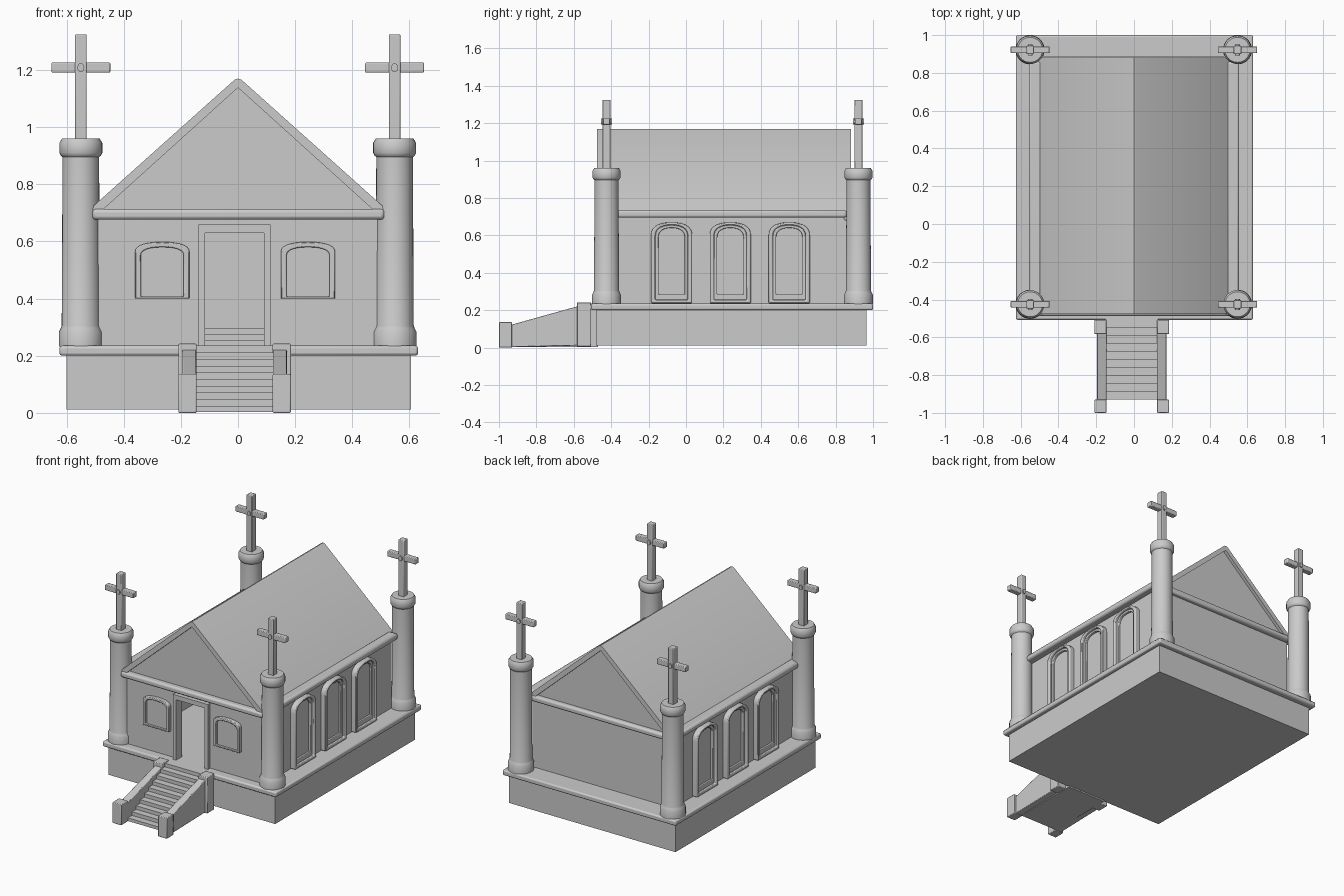
import bpy, bmesh, math

if "Cube" in bpy.data.objects:
    bpy.data.objects.remove(bpy.data.objects["Cube"])

CX = -0.012            # door and stairs axis
FRONT, BACK = -0.45, 0.86


def finish(bm, name, bevel=0.0, segs=2):
    bmesh.ops.recalc_face_normals(bm, faces=bm.faces)
    me = bpy.data.meshes.new(name)
    bm.to_mesh(me)
    bm.free()
    ob = bpy.data.objects.new(name, me)
    bpy.context.collection.objects.link(ob)
    if bevel:
        m = ob.modifiers.new("bevel", 'BEVEL')
        m.width, m.segments = bevel, segs
        m.limit_method = 'ANGLE'
    bpy.ops.object.select_all(action='DESELECT')
    bpy.context.view_layer.objects.active = ob
    ob.select_set(True)
    bpy.ops.object.shade_smooth_by_angle(angle=math.radians(35))
    return ob


def box(name, x0, x1, y0, y1, z0, z1, bevel=0.0):
    bm = bmesh.new()
    bmesh.ops.create_cube(bm, size=1)
    for v in bm.verts:
        v.co = ((x0 + x1) / 2 + v.co.x * (x1 - x0),
                (y0 + y1) / 2 + v.co.y * (y1 - y0),
                (z0 + z1) / 2 + v.co.z * (z1 - z0))
    return finish(bm, name, bevel)


def prism(name, pts, place, d0, d1, bevel=0.0):
    """Extrude a 2D outline between depths d0 and d1; place maps (u, v, d) to 3D."""
    bm = bmesh.new()
    f = bm.faces.new([bm.verts.new(place(u, v, d0)) for u, v in pts])
    g = bm.faces.new([bm.verts.new(place(u, v, d1)) for u, v in pts])
    a, b = list(f.verts), list(g.verts)
    for i in range(len(a)):
        j = (i + 1) % len(a)
        bm.faces.new((a[i], a[j], b[j], b[i]))
    return finish(bm, name, bevel)


def ring(name, outer, inner, place, d0, d1, bevel=0.0):
    """Closed frame between two outlines with the same point count."""
    bm = bmesh.new()
    loops = [[bm.verts.new(place(u, v, d)) for u, v in pts]
             for pts, d in ((outer, d0), (outer, d1), (inner, d1), (inner, d0))]
    n = len(outer)
    for k in range(4):
        p, q = loops[k], loops[(k + 1) % 4]
        for i in range(n):
            j = (i + 1) % n
            bm.faces.new((p[i], p[j], q[j], q[i]))
    return finish(bm, name, bevel)


def arch(c, w, z0, z1, rise, n=14):
    """Window outline with a flattened elliptical head."""
    pts = [(c - w / 2, z0), (c + w / 2, z0)]
    for i in range(n + 1):
        t = math.pi * i / n
        s, k = math.sin(t), math.cos(t)
        pts.append((c + w / 2 * math.copysign(abs(k) ** 0.85, k), z1 - rise + rise * s ** 0.85 if s > 1e-6 else z1 - rise))
    return pts


def on_y(u, v, d):
    return (u, d, v)


# plinth and ledge
box("plinth", -0.6, 0.605, -0.48, 0.965, 0.012, 0.205)
box("ledge", -0.625, 0.63, -0.507, 1.0, 0.2, 0.235, 0.009)

# hollow walls, with a doorway in the front
D0, D1, DT = CX - 0.103, CX + 0.103, 0.63
box("front_wall_left", -0.51, D0, FRONT, FRONT + 0.03, 0.23, 0.71)
box("front_wall_right", D1, 0.51, FRONT, FRONT + 0.03, 0.23, 0.71)
box("front_wall_lintel", D0, D1, FRONT, FRONT + 0.03, DT, 0.71)
box("back_wall", -0.51, 0.51, BACK - 0.03, BACK, 0.23, 0.71)
for s, n in ((-1, "left"), (1, "right")):
    a, b = sorted((s * 0.48, s * 0.51))
    box(f"{n}_wall", a, b, FRONT + 0.03, BACK - 0.03, 0.23, 0.71)

# interior platform steps
for i in range(3):
    box("platform_step", -0.47, 0.47, 0.5 + 0.06 * i, BACK - 0.03, 0.235 + 0.02 * i, 0.255 + 0.02 * i)

# door surround
outer = [(CX - 0.126, 0.235), (CX - 0.126, 0.66), (CX + 0.126, 0.66), (CX + 0.126, 0.235),
         (D1, 0.235), (D1, DT), (D0, DT), (D0, 0.235)]
prism("door_frame", outer, on_y, FRONT - 0.025, FRONT + 0.035)

# gable block and roof
prism("gable", [(-0.5, 0.70), (0.5, 0.70), (0, 1.15)], on_y, FRONT, BACK)
prism("roof", [(-0.51, 0.70), (-0.505, 0.725), (-0.012, 1.166), (0.0, 1.17), (0.012, 1.166), (0.505, 0.725),
               (0.51, 0.70), (0.485, 0.70), (0, 1.138), (-0.485, 0.70)], on_y, -0.477, 0.882)

# cornice band
box("front_cornice", -0.51, 0.513, -0.487, FRONT + 0.02, 0.676, 0.714, 0.012)
box("back_cornice", -0.51, 0.513, BACK - 0.02, 0.89, 0.676, 0.714, 0.012)
for s in (-1, 1):
    a, b = sorted((s * 0.49, s * 0.557))
    box("side_cornice", a, b, FRONT, BACK, 0.695, 0.734, 0.012)

# front windows
for c in (-0.265, 0.245):
    o, i = arch(c, 0.19, 0.4, 0.598, 0.035), arch(c, 0.15, 0.408, 0.58, 0.03)
    ring("front_window_frame", o, i, on_y, FRONT - 0.022, FRONT + 0.005, 0.004)
    prism("front_window_pane", i, on_y, FRONT - 0.006, FRONT + 0.005)

# side windows: stepped surround, pane and sill
for s in (-1, 1):
    def on_x(u, v, d, s=s):
        return (s * d, u, v)
    for c in (-0.077, 0.237, 0.552):
        o = arch(c, 0.22, 0.237, 0.67, 0.07)
        m = arch(c, 0.175, 0.255, 0.655, 0.06)
        i = arch(c, 0.14, 0.285, 0.64, 0.05)
        ring("side_window_surround", o, m, on_x, 0.505, 0.545, 0.006)
        ring("side_window_frame", m, i, on_x, 0.505, 0.53, 0.003)
        prism("side_window_pane", i, on_x, 0.505, 0.516)

# corner columns with crosses
PROFILE = [(0, 0.232), (0.077, 0.232), (0.077, 0.283), (0.07, 0.297), (0.067, 0.305), (0.064, 0.895),
           (0.07, 0.9), (0.075, 0.91), (0.075, 0.945), (0.066, 0.96), (0, 0.96)]
N = 32
for x in (-0.55, 0.548):
    for y in (-0.425, 0.922):
        bm = bmesh.new()
        vs = [bm.verts.new((x + r, y, z)) for r, z in PROFILE]
        es = [bm.edges.new(e) for e in zip(vs, vs[1:])]
        bmesh.ops.spin(bm, geom=vs + es, cent=(x, y, 0), axis=(0, 0, 1), angle=2 * math.pi, steps=N)
        bmesh.ops.remove_doubles(bm, verts=bm.verts, dist=1e-4)
        finish(bm, "column")
        box("cross_upright", x - 0.02, x + 0.02, y - 0.022, y + 0.022, 0.95, 1.325, 0.004)
        box("cross_arm", x - 0.103, x + 0.103, y - 0.018, y + 0.018, 1.191, 1.226, 0.004)
        boss = [(x + 0.012 * math.cos(t * math.pi / 8), 1.208 + 0.016 * math.sin(t * math.pi / 8)) for t in range(16)]
        prism("cross_boss", boss, on_y, y - 0.029, y + 0.029)

# stairs
STEPS, Y0, Y1 = 10, -0.93, -0.505
run, rise = (Y1 - Y0) / STEPS, 0.235 / STEPS
stair = [(-0.47, 0.003), (Y0, 0.003)]
for k in range(STEPS):
    stair += [(Y0 + k * run, (k + 1) * rise), (Y0 + (k + 1) * run, (k + 1) * rise)]
stair.append((-0.47, 0.235))
prism("stairs", stair, lambda u, v, d: (d, u, v), CX - 0.14, CX + 0.14)

# stair side walls and posts
for s in (-1, 1):
    a, b = sorted((CX + s * 0.134, CX + s * 0.183))
    prism("stair_side_wall", [(-0.95, 0.003), (-0.53, 0.012), (-0.53, 0.235), (-0.95, 0.118)],
          lambda u, v, d: (d, u, v), a, b, 0.004)
    a, b = sorted((CX + s * 0.133, CX + s * 0.197))
    box("lower_post", a, b, -1.0, -0.93, 0.0, 0.136, 0.004)
    box("upper_post", a, b, -0.583, -0.507, 0.006, 0.242, 0.004)
